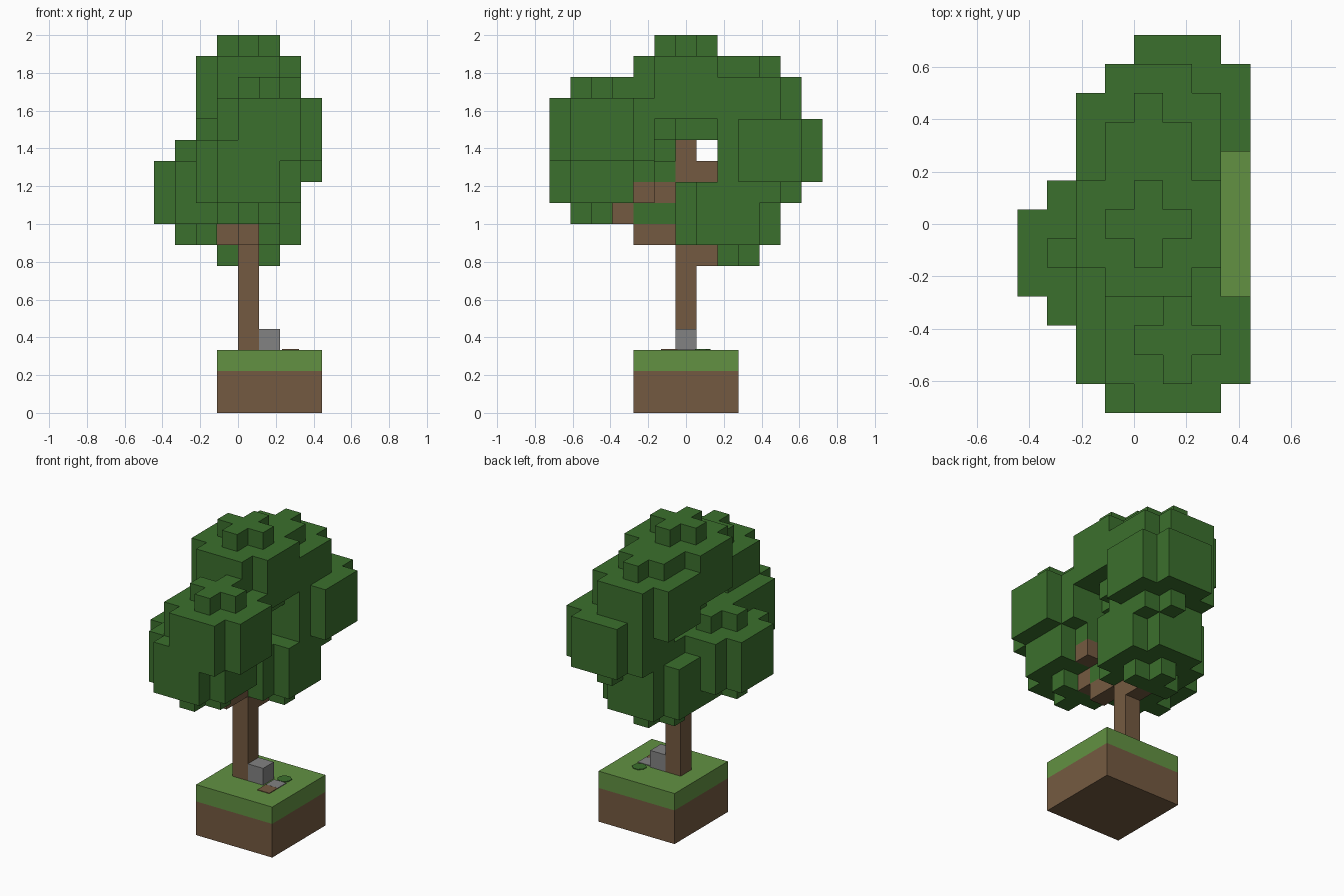
import bpy
import bmesh
from mathutils import Vector

if "Cube" in bpy.data.objects:
    bpy.data.objects.remove(bpy.data.objects["Cube"], do_unlink=True)

U = 1 / 9  # edge length of one block


def srgb(r, g, b):
    return tuple(((c / 255 + 0.055) / 1.055) ** 2.4 for c in (r, g, b)) + (1.0,)


def material(name, color):
    m = bpy.data.materials.new(name)
    m.use_nodes = True
    m.diffuse_color = color
    bsdf = m.node_tree.nodes["Principled BSDF"]
    bsdf.inputs["Base Color"].default_value = color
    bsdf.inputs["Roughness"].default_value = 0.9
    return m


LEAF = material("leaf green", srgb(59, 112, 45))
GRASS = material("grass green", srgb(98, 145, 66))
BROWN = material("earth brown", srgb(116, 90, 65))
STONE = material("stone grey", srgb(130, 130, 130))

# Block cells: x spans i..i+1, y is centred on j, z spans k..k+1
cells = {}
parts = {}


def add_part(name, mat, blocks):
    parts[name] = mat
    for b in blocks:
        cells.setdefault(b, name)


def box(xs, ys, zs):
    return [(x, y, z) for x in range(*xs) for y in range(*ys) for z in range(*zs)]


def ball(cx, cy, cz):
    """Five-block ball: cross-shaped caps, wide middle with cut corners."""
    result = []
    for x, y, z in box((-2, 3), (-2, 3), (-2, 3)):
        if abs(z) == 2:
            inside = abs(x) + abs(y) <= 1
        else:
            inside = abs(x) + abs(y) < 4
        if inside:
            result.append((cx + x, cy + y, cz + z))
    return result


# Ground, trunk and stone
add_part("soil", BROWN, box((-1, 4), (-2, 3), (0, 2)))
add_part("turf", GRASS, box((-1, 4), (-2, 3), (2, 3)))
add_part("trunk", BROWN, box((0, 1), (0, 1), (3, 14)))
add_part("stone", STONE, [(1, 0, 3)])

# Branches reach into the leaf clumps
add_part("front_branch", BROWN, [(0, -1, 8), (0, -2, 8), (0, -3, 9)])
add_part("right_branch", BROWN, [(-1, -1, 8)])
add_part("upper_front_branch", BROWN, [(0, -1, 10), (1, -2, 10)])
add_part("back_branch", BROWN, [(0, 1, 7)])
add_part("upper_back_branch", BROWN, [(0, 1, 11)])

# Leaf clumps
clumps = {
    "crown_leaves": (0, 0, 15),
    "upper_front_leaves": (1, -4, 13),
    "upper_back_leaves": (0, 3, 14),
    "back_leaves": (1, 4, 12),
    "front_leaves": (0, -4, 11),
    "right_leaves": (-2, -1, 10),
    "lower_back_leaves": (0, 2, 9),
}
for clump, centre in clumps.items():
    add_part(clump, LEAF, ball(*centre))


def build(name, mat):
    """Make one object from the exposed block sides of a part."""
    bm = bmesh.new()
    for cell, owner in cells.items():
        if owner != name:
            continue
        mid = Vector(cell) + Vector((0.5, 0, 0.5))
        for axis in range(3):
            for sign in (-1, 1):
                n = Vector((0, 0, 0))
                n[axis] = sign
                if tuple(int(c + d) for c, d in zip(cell, n)) in cells:
                    continue
                a = Vector((0, 0, 0))
                a[(axis + 1) % 3] = 0.5
                b = n.cross(a)
                corners = (a + b, b - a, -a - b, a - b)
                bm.faces.new([bm.verts.new((mid + n / 2 + c) * U) for c in corners])
    bmesh.ops.remove_doubles(bm, verts=bm.verts, dist=U / 100)
    if bm.faces:
        finish(bm, name, mat)
    bm.free()


def finish(bm, name, mat):
    mesh = bpy.data.meshes.new(name)
    bm.to_mesh(mesh)
    mesh.materials.append(mat)
    obj = bpy.data.objects.new(name, mesh)
    bpy.context.collection.objects.link(obj)
    return obj


for part, mat in parts.items():
    build(part, mat)


# Thin coloured patches lying on the turf beside the stone
def patch(name, mat, y, sides):
    bm = bmesh.new()
    r = 0.4 * U if sides == 8 else 0.56 * U
    bmesh.ops.create_cone(bm, cap_ends=True, segments=sides, radius1=r, radius2=r, depth=0.004)
    obj = finish(bm, name, mat)
    bm.free()
    obj.location = (2.5 * U, y * U, 3 * U + 0.002)
    obj.rotation_euler.z = 3.14159 / sides


patch("soil_patch", BROWN, -0.8, 4)
patch("gravel_patch", STONE, 0, 4)
patch("moss_patch", LEAF, 0.8, 8)
